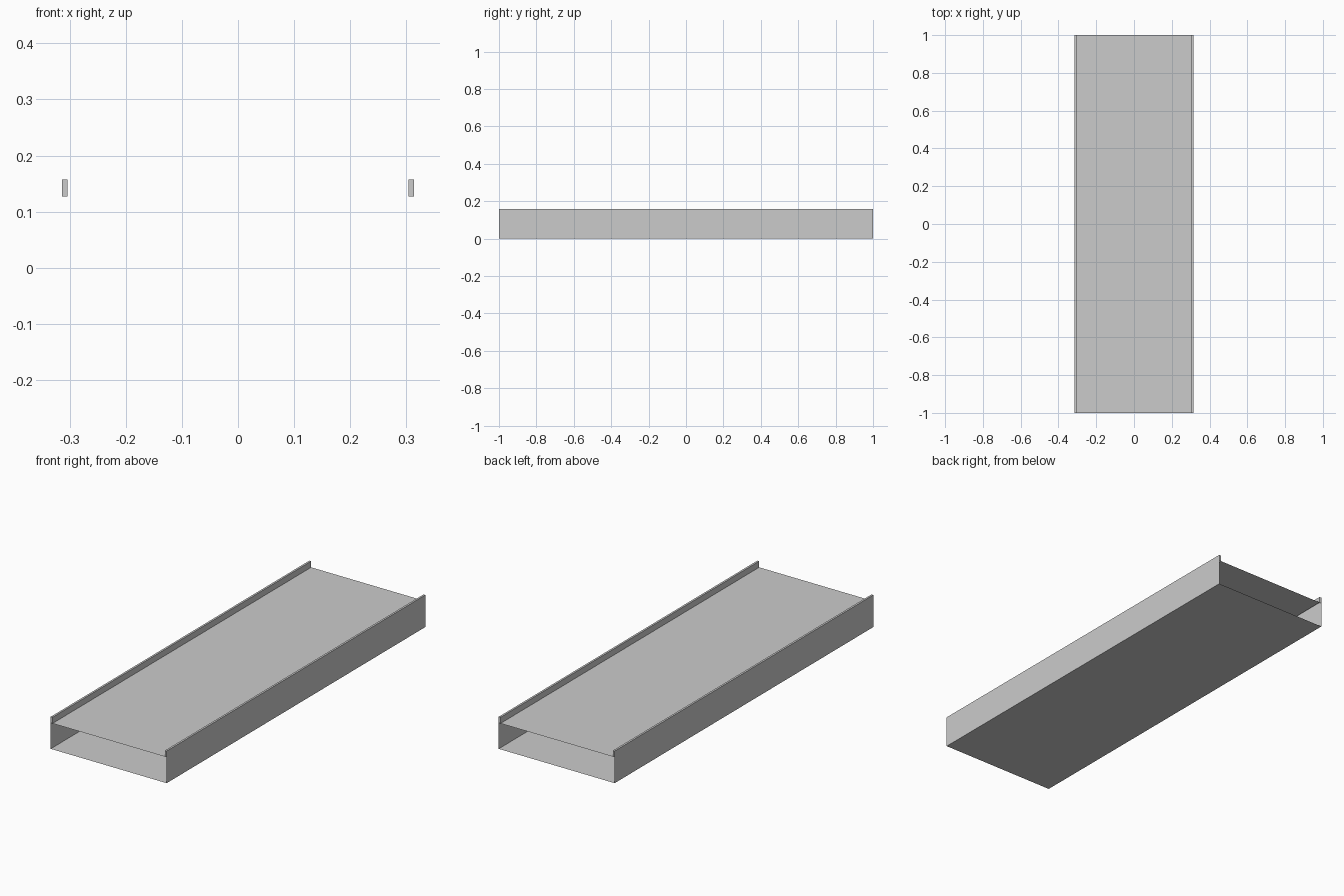
import bpy

if "Cube" in bpy.data.objects:
    bpy.data.objects.remove(bpy.data.objects["Cube"])

HALF_LEN = 1.0     # half length along y
OUTER = 0.314      # outer side walls
INNER = 0.304      # inner faces of the raised rims
DECK_Z = 0.127     # height of the upper deck
TOP_Z = 0.157      # top of the rims


def sheet(name, profile, caps=False):
    """Sweep an open or closed x-z profile along y as a thin sheet."""
    n = len(profile)
    verts = [(x, y, z) for y in (-HALF_LEN, HALF_LEN) for x, z in profile]
    faces = [(i, i + 1, n + i + 1, n + i) for i in range(n - 1)]
    if caps:
        # Close the last side lip-end rectangles
        faces += [tuple(reversed(range(n))), tuple(range(n, 2 * n))]
    mesh = bpy.data.meshes.new(name)
    mesh.from_pydata(verts, [], faces)
    mesh.update()
    obj = bpy.data.objects.new(name, mesh)
    bpy.context.collection.objects.link(obj)
    return obj


# Bottom panel and lower side walls, open at both ends
sheet("lower_tray", [(OUTER, DECK_Z), (OUTER, 0), (-OUTER, 0), (-OUTER, DECK_Z)][::-1])

# Upper deck between the rims
sheet("deck", [(INNER, DECK_Z), (-INNER, DECK_Z)])

# Raised rims with capped ends, mirrored left and right
rim = sheet("side_rims",
            [(OUTER, DECK_Z), (OUTER, TOP_Z), (INNER, TOP_Z), (INNER, DECK_Z)],
            caps=True)
mirror = rim.modifiers.new("Mirror", 'MIRROR')
mirror.use_axis = (True, False, False)
